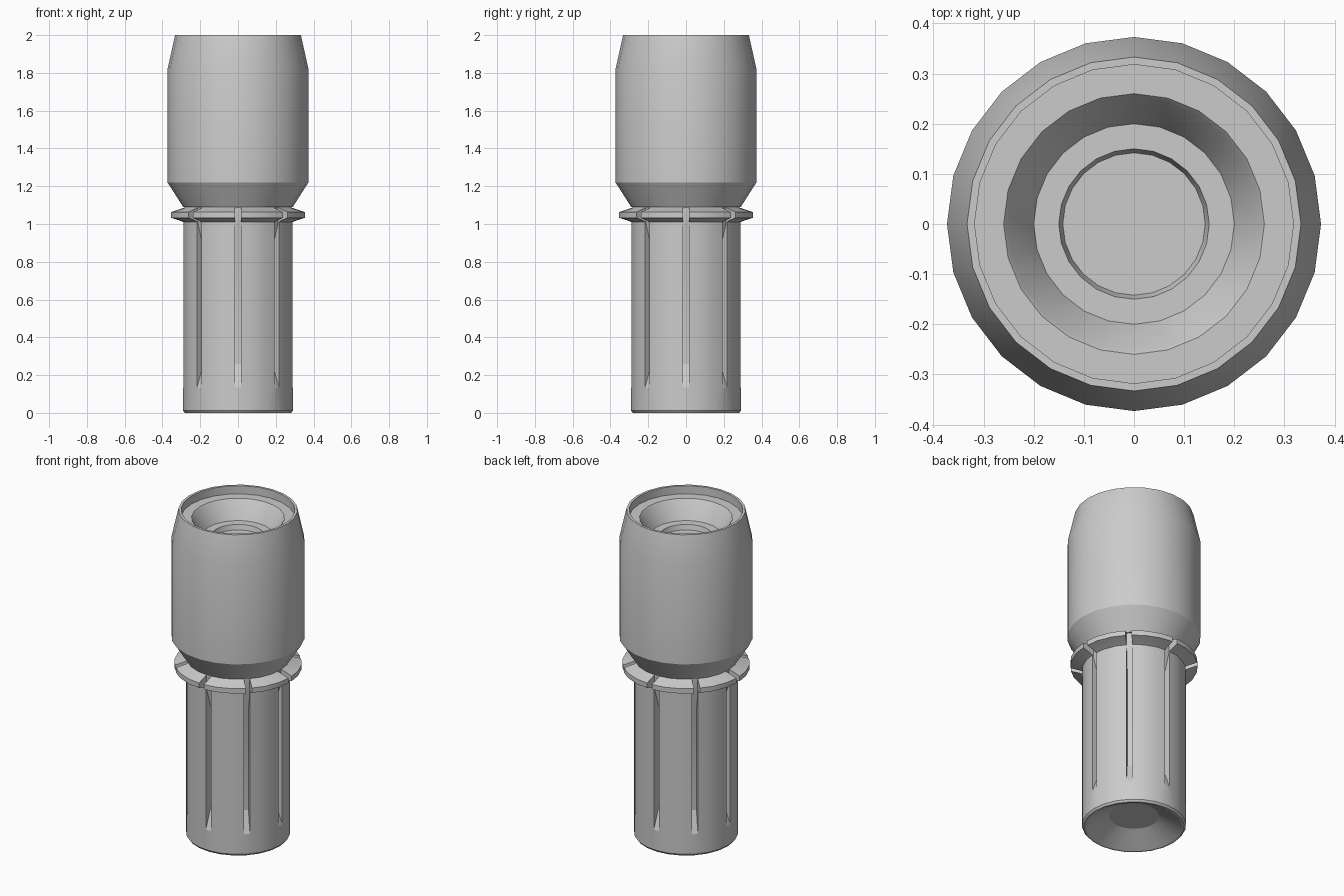
import bpy, bmesh
from math import cos, sin, pi, radians

if "Cube" in bpy.data.objects:
    bpy.data.objects.remove(bpy.data.objects["Cube"])

SIDES = 24
SLOTS = 8


def make_object(name, bm):
    bmesh.ops.recalc_face_normals(bm, faces=bm.faces[:])
    mesh = bpy.data.meshes.new(name)
    bm.to_mesh(mesh)
    bm.free()
    obj = bpy.data.objects.new(name, mesh)
    bpy.context.collection.objects.link(obj)
    return obj


def lathe(name, profile):
    """Revolve (radius, z) points that start and end on the z axis."""
    bm = bmesh.new()
    rings = []
    for r, z in profile:
        if r == 0:
            rings.append([bm.verts.new((0, 0, z))])
        else:
            rings.append([bm.verts.new((r * cos(2 * pi * i / SIDES),
                                        r * sin(2 * pi * i / SIDES), z))
                          for i in range(SIDES)])
    for a, b in zip(rings, rings[1:]):
        for i in range(SIDES):
            j = (i + 1) % SIDES
            if len(a) == 1:
                bm.faces.new((a[0], b[j], b[i]))
            elif len(b) == 1:
                bm.faces.new((a[i], a[j], b[0]))
            else:
                bm.faces.new((a[i], a[j], b[j], b[i]))
    return make_object(name, bm)


def slot_cutters(name, outline, width):
    """Radial plates with the given (radius, z) outline, spaced evenly round z."""
    bm = bmesh.new()
    for k in range(SLOTS):
        t = 2 * pi * k / SLOTS
        c, s = cos(t), sin(t)
        sides = [[bm.verts.new((r * c - w * s, r * s + w * c, z)) for r, z in outline]
                 for w in (-width / 2, width / 2)]
        bm.faces.new(sides[0])
        bm.faces.new(sides[1][::-1])
        n = len(outline)
        for i in range(n):
            j = (i + 1) % n
            bm.faces.new((sides[0][i], sides[0][j], sides[1][j], sides[1][i]))
    return make_object(name, bm)


# Turned body: bottom recess, shaft, collar, barrel and stepped top socket
body = lathe("connector_body", [
    (0, 0.07), (0.14, 0.07), (0.27, 0), (0.282, 0), (0.291, 0.012),
    (0.291, 1.01), (0.31, 1.018), (0.357, 1.033), (0.357, 1.063), (0.29, 1.085),
    (0.28, 1.09), (0.29, 1.09), (0.373, 1.22), (0.373, 1.82), (0.333, 2.0),
    (0.318, 2.0), (0.318, 1.95), (0.26, 1.95), (0.252, 1.94), (0.20, 1.84),
    (0.15, 1.84), (0.142, 1.81), (0, 1.81),
])

# Long grooves with ramped ends, notching the collar
cutter = slot_cutters("groove_cutter", [
    (0.296, 0.12), (0.24, 0.26), (0.24, 0.87), (0.283, 1.0), (0.283, 1.088),
    (0.42, 1.088), (0.42, 0.12),
], 0.033)
cutter.hide_render = True

cut = body.modifiers.new("grooves", "BOOLEAN")
cut.operation = "DIFFERENCE"
cut.solver = "EXACT"
cut.object = cutter
bpy.context.view_layer.objects.active = body
bpy.ops.object.select_all(action="DESELECT")
body.select_set(True)
bpy.ops.object.modifier_apply(modifier=cut.name)
bpy.data.objects.remove(cutter)

# Rounded sides smooth, profile edges crisp
bpy.ops.object.shade_smooth_by_angle(angle=radians(20))
